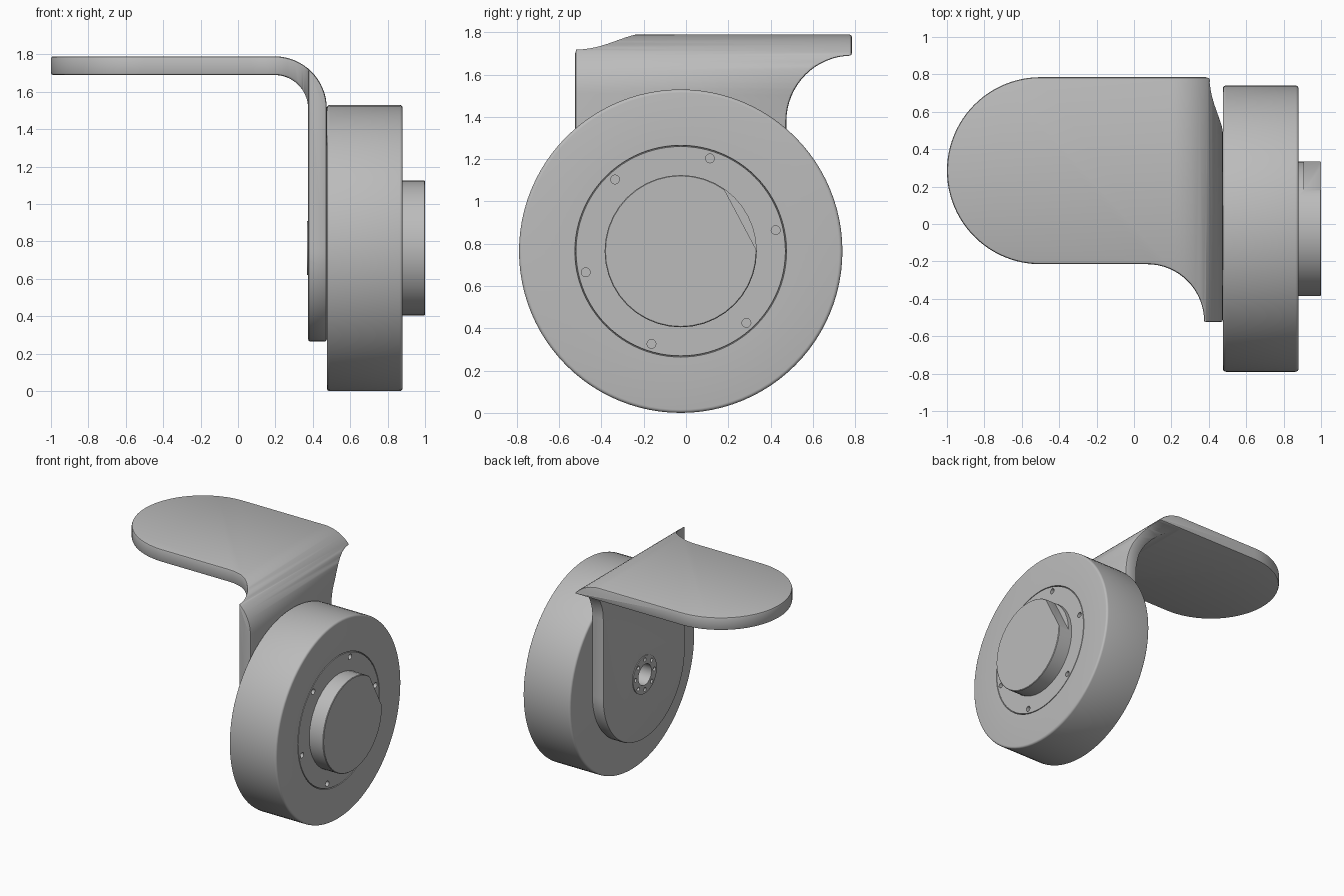
import bpy, bmesh
from math import pi, sin, cos, radians
from mathutils import Matrix, Vector

old = bpy.data.objects.get("Cube")
if old:
    bpy.data.objects.remove(old, do_unlink=True)

grey = bpy.data.materials.new("plain grey")
grey.use_nodes = True
grey.diffuse_color = (0.5, 0.5, 0.5, 1)
grey.node_tree.nodes["Principled BSDF"].inputs["Base Color"].default_value = (0.5, 0.5, 0.5, 1)

AY, AZ = -0.025, 0.765          # wheel axis


def make(name, bm):
    bmesh.ops.recalc_face_normals(bm, faces=bm.faces)
    me = bpy.data.meshes.new(name)
    bm.to_mesh(me)
    bm.free()
    ob = bpy.data.objects.new(name, me)
    ob.data.materials.append(grey)
    bpy.context.collection.objects.link(ob)
    return ob


def activate(ob):
    bpy.ops.object.select_all(action='DESELECT')
    ob.select_set(True)
    bpy.context.view_layer.objects.active = ob


def boolean(ob, tool, op):
    activate(ob)
    m = ob.modifiers.new("cut", 'BOOLEAN')
    m.object, m.operation, m.solver = tool, op, 'EXACT'
    bpy.ops.object.modifier_apply(modifier=m.name)
    bpy.data.objects.remove(tool, do_unlink=True)


def smooth(ob, angle=35):
    activate(ob)
    bpy.ops.object.shade_smooth_by_angle(angle=radians(angle))


def arc(cu, cv, r, a0, a1, n=16):
    return [(cu + r * cos(radians(a0 + (a1 - a0) * i / n)),
             cv + r * sin(radians(a0 + (a1 - a0) * i / n))) for i in range(n + 1)]


def prism(name, pts, place, direction):
    """Extrude a flat outline; place maps (u, v) to a point."""
    bm = bmesh.new()
    face = bm.faces.new([bm.verts.new(place(u, v)) for u, v in pts])
    ext = bmesh.ops.extrude_face_region(bm, geom=[face])
    bmesh.ops.translate(bm, vec=direction,
                        verts=[e for e in ext['geom'] if isinstance(e, bmesh.types.BMVert)])
    return make(name, bm)


def lathe(name, profile, steps=96):
    """Spin (x, radius) points around the wheel axis."""
    bm = bmesh.new()
    vs = [bm.verts.new((x, AY, AZ + r)) for x, r in profile]
    es = [bm.edges.new(p) for p in zip(vs, vs[1:])]
    bmesh.ops.spin(bm, geom=vs + es, cent=(0, AY, AZ), axis=(1, 0, 0),
                   angle=2 * pi, steps=steps, use_duplicate=False)
    bmesh.ops.remove_doubles(bm, verts=bm.verts, dist=1e-5)
    return make(name, bm)


def drills(x0, x1, ring, r, count, start, centre=0):
    """Cylinders along x on a bolt circle, plus an optional centre bore."""
    bm = bmesh.new()
    spots = [(ring * cos(a), ring * sin(a), r, 16)
             for a in (radians(start) + 2 * pi * i / count for i in range(count))]
    if centre:
        spots.append((0, 0, centre, 48))
    for y, z, rad, seg in spots:
        mat = Matrix.Translation(((x0 + x1) / 2, AY + y, AZ + z)) @ Matrix.Rotation(pi / 2, 4, 'Y')
        bmesh.ops.create_cone(bm, cap_ends=True, segments=seg, radius1=rad, radius2=rad,
                              depth=x1 - x0, matrix=mat)
    return make("drills", bm)


# Wheel with rounded rims and a fine groove around the bolt ring
R, b = 0.765, 0.016
wheel = lathe("wheel", [(0.475, 0)] + arc(0.475 + b, R - b, b, 180, 90, 4)
              + arc(0.88 - b, R - b, b, 90, 0, 4)
              + [(0.88, 0.501), (0.87, 0.499), (0.87, 0.497), (0.88, 0.495), (0.88, 0)])
boolean(wheel, drills(0.84, 0.9, 0.46, 0.021, 6, 12.5), 'DIFFERENCE')
smooth(wheel)

# Hub cap with a flat cut on its rim
hub = lathe("hub_cap", [(0.87, 0), (0.87, 0.36), (0.996, 0.36), (1.0, 0.356), (1.0, 0)], 40)
bm = bmesh.new()
turn = Matrix.Translation((0, AY, AZ)) @ Matrix.Rotation(radians(28), 4, 'X')
bmesh.ops.create_cube(bm, size=1, matrix=turn @ Matrix.Translation((1.01, 0.419, 0))
                      @ Matrix.Diagonal((0.2, 0.2, 0.8, 1)))
boolean(hub, make("flat_cutter", bm), 'DIFFERENCE')
smooth(hub)

# Bent bracket: an L section trimmed by a plan outline and a side outline
section = ([(-1.1, 1.69)] + arc(0.195, 1.51, 0.18, 90, 0) + [(0.375, 0.2), (0.475, 0.2)]
           + arc(0.195, 1.51, 0.28, 0, 90) + [(-1.1, 1.79)])
bracket = prism("bracket", section, lambda u, v: (u, -0.6, v), Vector((0, 1.5, 0)))
plan = (arc(-0.5, 0.285, 0.5, 90, 270, 48) + arc(0.07, -0.52, 0.305, 90, 0)
        + [(0.375, -0.7), (0.6, -0.7), (0.6, 0.785)])
boolean(bracket, prism("plan", plan, lambda u, v: (u, v, 0), Vector((0, 0, 2))), 'INTERSECT')
side = (arc(AY, AZ, 0.5, 180, 360, 48) + arc(0.785, 1.38, 0.31, 180, 90)
        + [(0.9, 1.69), (0.9, 1.9), (-0.525, 1.9)])
boolean(bracket, prism("side", side, lambda u, v: (-1.2, u, v), Vector((2, 0, 0))), 'INTERSECT')
activate(bracket)
bev = bracket.modifiers.new("soft edges", 'BEVEL')
bev.width, bev.segments, bev.use_clamp_overlap = 0.012, 2, False
bev.limit_method, bev.angle_limit = 'ANGLE', radians(40)
bpy.ops.object.modifier_apply(modifier=bev.name)
boolean(bracket, drills(0.3, 0.472, 0.115, 0.015, 8, 0, 0.08), 'DIFFERENCE')
smooth(bracket)

# Thin axle boss on the inner face of the bracket
boss = lathe("axle_boss", [(0.38, 0), (0.38, 0.145), (0.369, 0.145), (0.369, 0)], 64)
boolean(boss, drills(0.3, 0.4, 0.115, 0.015, 8, 0, 0.08), 'DIFFERENCE')
smooth(boss)
